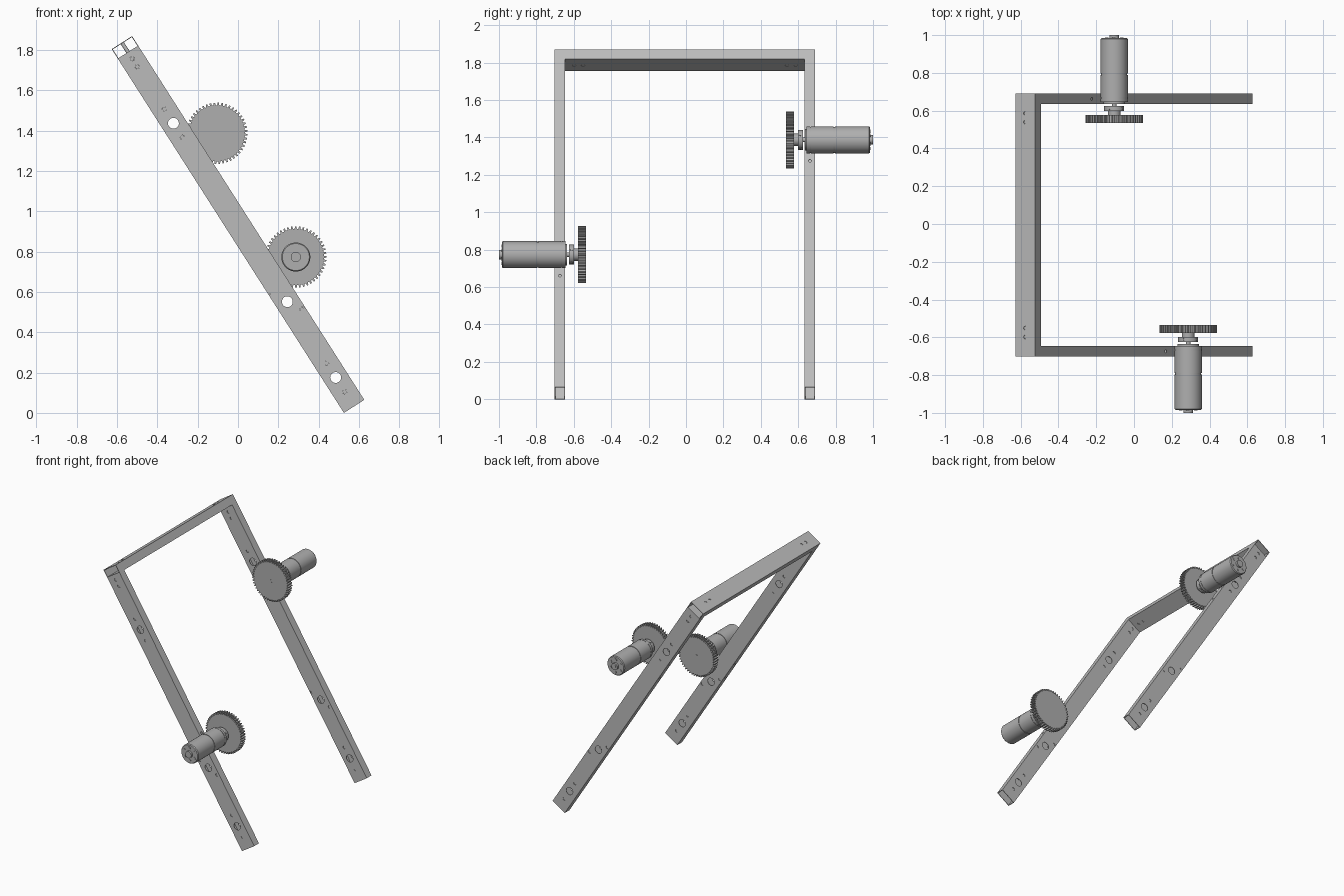
import bpy, bmesh
from math import pi, sin, cos, radians
from mathutils import Matrix, Vector

cube = bpy.data.objects.get("Cube")
if cube:
    bpy.data.objects.remove(cube)

# Leaning frame: local X is across the bar, Y is depth, Z runs up the bar
LEAN = Matrix.Translation((0.576, 0, 0.0323)) @ Matrix.Rotation(radians(-32.55), 4, 'Y')
WIDE, THICK, WALL, LENGTH = 0.12, 0.056, 0.004, 2.141
MID = -0.006
SIDE_Y = 0.668


def material(name, value):
    mat = bpy.data.materials.new(name)
    mat.use_nodes = True
    colour = (value, value, value, 1)
    mat.diffuse_color = colour
    mat.node_tree.nodes["Principled BSDF"].inputs["Base Color"].default_value = colour
    return mat


frame_grey = material("frame grey", 0.5)
motor_grey = material("motor grey", 0.43)


def add_object(name, bm, mat, matrix):
    bmesh.ops.recalc_face_normals(bm, faces=bm.faces[:])
    mesh = bpy.data.meshes.new(name)
    bm.to_mesh(mesh)
    bm.free()
    mesh.materials.append(mat)
    ob = bpy.data.objects.new(name, mesh)
    ob.matrix_world = matrix
    bpy.context.collection.objects.link(ob)
    return ob


def rod(bm, centre, axis, radius, length, segments=24):
    """Cylinder about a centre, along an axis."""
    turn = Vector((0, 0, 1)).rotation_difference(Vector(axis)).to_matrix().to_4x4()
    bmesh.ops.create_cone(bm, cap_ends=True, segments=segments, radius1=radius,
                          radius2=radius, depth=length,
                          matrix=Matrix.Translation(centre) @ turn)


def tube(a, b, length):
    """Open rectangular tube along Z with thin walls."""
    bm = bmesh.new()
    rings = []
    for inset in (0, WALL):
        for z in (0, length):
            x, y = a / 2 - inset, b / 2 - inset
            rings.append([bm.verts.new((sx * x, sy * y, z))
                          for sx, sy in ((-1, -1), (1, -1), (1, 1), (-1, 1))])
    for r, s in ((0, 1), (2, 3), (0, 2), (1, 3)):
        for i in range(4):
            j = (i + 1) % 4
            bm.faces.new((rings[r][i], rings[r][j], rings[s][j], rings[s][i]))
    return bm


def drill(ob, holes):
    """Cut round holes, each given as centre, axis and radius."""
    bm = bmesh.new()
    for centre, axis, radius in holes:
        rod(bm, centre, axis, radius, 0.3)
    cutter = add_object("cutter", bm, frame_grey, LEAN)
    cutter.hide_render = True
    mod = ob.modifiers.new("holes", 'BOOLEAN')
    mod.operation = 'DIFFERENCE'
    mod.solver = 'EXACT'
    mod.object = cutter
    bpy.context.view_layer.update()
    graph = bpy.context.evaluated_depsgraph_get()
    mesh = bpy.data.meshes.new_from_object(ob.evaluated_get(graph))
    ob.modifiers.remove(mod)
    ob.data = mesh
    bpy.data.objects.remove(cutter)


# Side bars with their bearing holes and bolts
ACROSS, ALONG, DEPTH = (1, 0, 0), (0, 0, 1), (0, 1, 0)
big_holes = (0.17, 0.616, 1.666)
bolt_spots = [(0, 0.087), (0, 0.254), (0.042, 0.547), (-0.042, 0.688),
              (0, 1.583), (0, 1.749), (0, 1.999), (0, 2.046)]
motors = {"front": (-1, 0.155, 0.78), "back": (1, 0.155, 1.508)}
for side, (sign, off, up) in motors.items():
    y = sign * SIDE_Y + MID
    bar = add_object(side + "_side_bar", tube(WIDE, THICK, LENGTH - 0.06), frame_grey,
                     LEAN @ Matrix.Translation((0, y, 0)))
    holes = [((0, y, s), DEPTH, 0.027) for s in big_holes]
    holes += [((x, y, s), DEPTH, 0.011) for x, s in bolt_spots]
    holes += [((0, y, up + d), ACROSS, 0.008) for d in (-0.072, 0.072)]
    drill(bar, holes)
    bm = bmesh.new()
    for x, s in bolt_spots:
        rod(bm, (x, y, s), DEPTH, 0.0105, THICK - 0.006, 16)
    add_object(side + "_bar_bolts", bm, frame_grey, LEAN)

# Cross bar joining the tops, open at both ends
span = 2 * SIDE_Y + THICK
beam = add_object("cross_bar", tube(WIDE, 0.06, span), frame_grey,
                  LEAN @ Matrix.Translation((0, MID - span / 2, LENGTH - 0.03))
                  @ Matrix.Rotation(radians(-90), 4, 'X'))
beam_spots = [s * d + MID for s in (-1, 1) for d in (0.545, 0.592)]
drill(beam, [((0, y, LENGTH - 0.03), ALONG, 0.01) for y in beam_spots])
bm = bmesh.new()
for y in beam_spots:
    rod(bm, (0, y, LENGTH - 0.03), ALONG, 0.0095, 0.054, 16)
add_object("cross_bar_bolts", bm, frame_grey, LEAN)


def lathe(profile, segments=48):
    """Revolve (radius, height) points about Z."""
    bm = bmesh.new()
    rings = [[bm.verts.new((r * cos(2 * pi * i / segments), r * sin(2 * pi * i / segments), z))
              for i in range(segments)] for r, z in profile]
    for lower, upper in zip(rings, rings[1:]):
        for i in range(segments):
            j = (i + 1) % segments
            bm.faces.new((lower[i], lower[j], upper[j], upper[i]))
    bm.faces.new(rings[0])
    bm.faces.new(rings[-1])
    return bm


def gear(z0, z1, teeth=48, root=0.139, tip=0.152):
    bm = bmesh.new()
    outline = []
    for i in range(teeth):
        for step, radius in ((0, root), (0.4, root), (0.52, tip), (0.88, tip)):
            a = 2 * pi * (i + step) / teeth
            outline.append(bm.verts.new((radius * cos(a), radius * sin(a), z0)))
    base = bm.faces.new(outline)
    grown = bmesh.ops.extrude_face_region(bm, geom=[base])["geom"]
    bmesh.ops.translate(bm, vec=(0, 0, z1 - z0),
                        verts=[v for v in grown if isinstance(v, bmesh.types.BMVert)])
    return bm


# Motor units: gear inside, motor body pointing outward
R = 0.072
hub_profile = [(0.033, 0.575), (0.033, 0.598), (0.053, 0.598), (0.053, 0.626)]
gearbox_profile = [(0.058, 0.636), (0.058, 0.645), (R, 0.645), (R, 0.664), (0.07, 0.664),
                   (0.07, 0.669), (R, 0.669), (R, 0.788), (0.069, 0.788), (0.069, 0.797)]
body_profile = [(R, 0.796), (R, 0.979), (0.067, 0.985), (0.025, 0.985), (0.025, 1.0)]
for side, (sign, off, up) in motors.items():
    place = (LEAN @ Matrix.Translation((off, 0, up))
             @ Matrix.Rotation(radians(-90 * sign), 4, 'X'))
    add_object(side + "_gear", gear(0.535, 0.577), motor_grey, place)
    add_object(side + "_gear_hub", lathe(hub_profile), motor_grey, place)
    add_object(side + "_gearbox", lathe(gearbox_profile), motor_grey, place)
    add_object(side + "_motor_body", lathe(body_profile), motor_grey, place)
    bm = bmesh.new()
    rod(bm, (0, 0, 0.589), ALONG, 0.012, 0.11)
    add_object(side + "_shaft", bm, motor_grey, place)
    # Hub set screws and the end cap studs
    bm = bmesh.new()
    for i in range(4):
        a = i * pi / 2
        rod(bm, (0.053 * cos(a), 0.053 * sin(a), 0.612), (cos(a), sin(a), 0), 0.008, 0.004, 12)
    for i in range(6):
        a = i * pi / 3
        rod(bm, (0.046 * cos(a), 0.046 * sin(a), 0.985), ALONG, 0.009, 0.005, 12)
    rod(bm, (0, 0, 1.0), ALONG, 0.012, 0.001, 16)
    add_object(side + "_motor_studs", bm, motor_grey, place)

# Smooth the round parts, keeping edges sharp
for ob in bpy.context.collection.objects:
    ob.select_set(ob.type == 'MESH')
    if ob.type == 'MESH':
        bpy.context.view_layer.objects.active = ob
bpy.ops.object.shade_smooth_by_angle(angle=radians(30))
